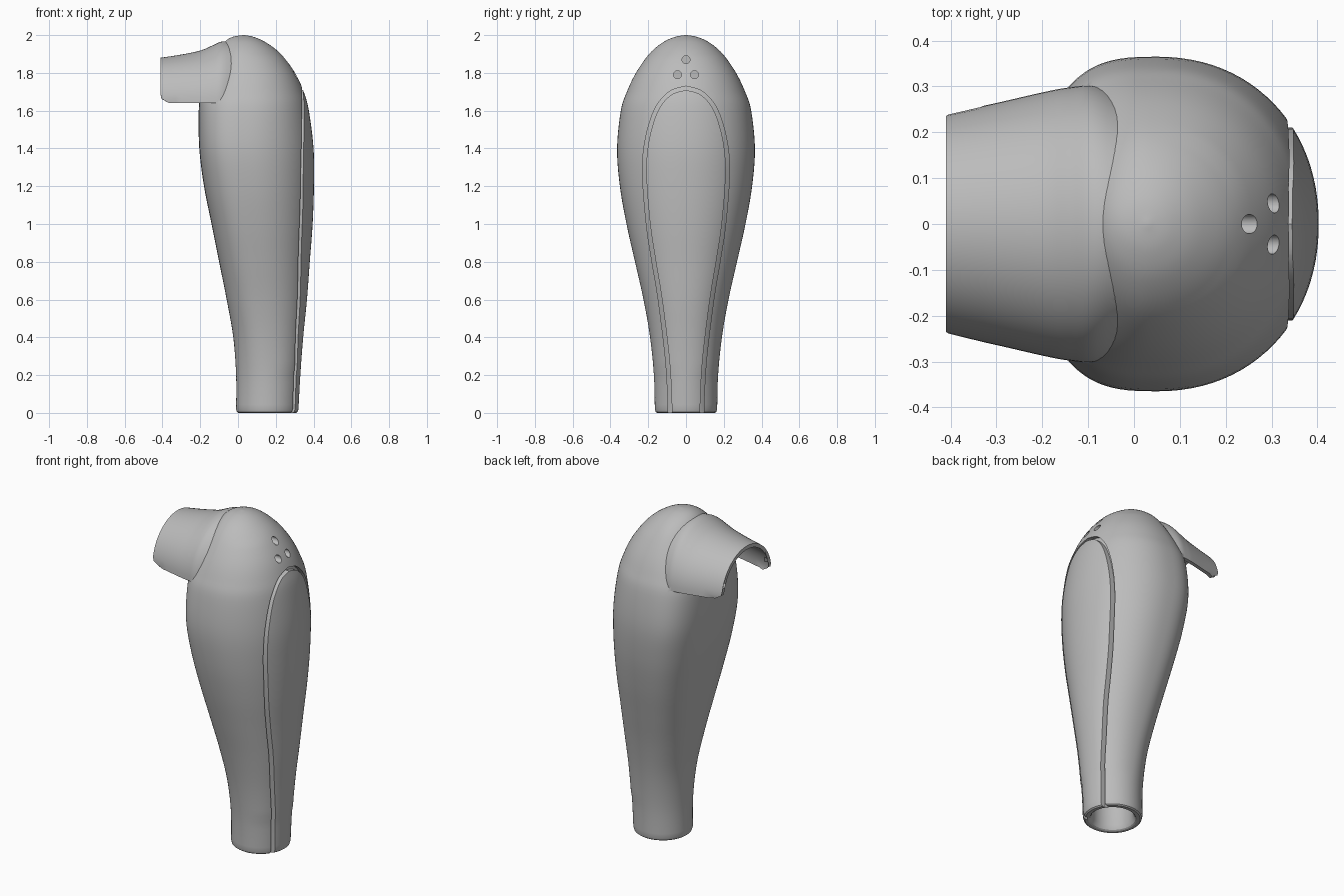
import bpy, bmesh, math

if "Cube" in bpy.data.objects:
    bpy.data.objects.remove(bpy.data.objects["Cube"])

grey = bpy.data.materials.new("satin grey")
grey.use_nodes = True
grey.diffuse_color = (0.5, 0.5, 0.5, 1)
grey.node_tree.nodes["Principled BSDF"].inputs["Base Color"].default_value = (0.5, 0.5, 0.5, 1)


def spline(pts, steps):
    """Smooth curve through tuples of any length."""
    out = []
    for i in range(len(pts) - 1):
        a, b = pts[max(i - 1, 0)], pts[i]
        c, d = pts[i + 1], pts[min(i + 2, len(pts) - 1)]
        for s in range(steps):
            t = s / steps
            out.append(tuple(
                q + t * (r - p) / 2 + t * t * (p - 2.5 * q + 2 * r - u / 2)
                + t ** 3 * (1.5 * (q - r) + (u - p) / 2)
                for p, q, r, u in zip(a, b, c, d)))
    return out + [pts[-1]]


def loft(name, rings):
    """Closed solid through rings of equal point count."""
    bm = bmesh.new()
    rows = [[bm.verts.new(p) for p in ring] for ring in rings]
    n = len(rows[0])
    for a, b in zip(rows, rows[1:]):
        for i in range(n):
            j = (i + 1) % n
            bm.faces.new((a[i], a[j], b[j], b[i]))
    bm.faces.new(rows[0])
    bm.faces.new(rows[-1])
    bmesh.ops.recalc_face_normals(bm, faces=bm.faces)
    me = bpy.data.meshes.new(name)
    bm.to_mesh(me)
    bm.free()
    me.materials.append(grey)
    ob = bpy.data.objects.new(name, me)
    bpy.context.collection.objects.link(ob)
    return ob


def boolean(ob, tool, operation="DIFFERENCE"):
    mod = ob.modifiers.new("cut", "BOOLEAN")
    mod.operation, mod.object, mod.solver = operation, tool, "EXACT"
    bpy.context.view_layer.objects.active = ob
    bpy.ops.object.modifier_apply(modifier=mod.name)
    bpy.data.objects.remove(tool)


# Body stations: height, back x, widest x, front x, half width, back squareness
STATIONS = [
    (0.02, -0.01, 0.155, 0.32, 0.165, 2), (0.2, -0.01, 0.155, 0.33, 0.17, 2),
    (0.4, -0.025, 0.145, 0.345, 0.19, 2.1), (0.6, -0.06, 0.13, 0.365, 0.225, 2.3),
    (0.8, -0.10, 0.11, 0.38, 0.27, 2.5), (1.0, -0.14, 0.09, 0.395, 0.315, 2.7),
    (1.2, -0.18, 0.07, 0.402, 0.35, 2.8), (1.4, -0.205, 0.05, 0.40, 0.365, 2.9),
    (1.6, -0.208, 0.05, 0.375, 0.345, 2.8), (1.7, -0.195, 0.045, 0.348, 0.313, 2.5),
    (1.8, -0.16, 0.04, 0.302, 0.265, 2.2), (1.9, -0.115, 0.03, 0.227, 0.195, 2),
    (1.96, -0.075, 0.03, 0.15, 0.125, 2), (1.99, -0.03, 0.03, 0.085, 0.06, 2),
    (2.0, 0.026, 0.03, 0.034, 0.004, 2)]
SIDES = 96


def section(st, inset=0.0, z=None):
    h, x0, xc, x1, w, n = st
    ring = []
    for i in range(SIDES):
        a = math.tau * i / SIDES
        c, s = math.cos(a), math.sin(a)
        e = 2 / (2.12 if c > 0 and n > 2 else n)
        r = max((x1 - xc if c > 0 else xc - x0) - inset, 0.002)
        ring.append((xc + math.copysign(abs(c) ** e, c) * r,
                     math.copysign(abs(s) ** e, s) * max(w - inset, 0.002),
                     h if z is None else z))
    return ring


# Main body with a rounded foot and a hollow bore
profile = spline(STATIONS, 5)
foot = profile[0]
bore = [section(foot, 0.05, z) for z in (1.2, 0.6, 0.03)]
lip = [section(foot, 0.038, 0.005), section(foot, 0.03, 0), section(foot, 0.012, 0),
       section(foot, 0.004, 0.006)]
body = loft("body", bore + lip + [section(p) for p in profile])

# Teardrop seam cut around the front panel
half = spline([(0.094, -0.06), (0.097, 0.1), (0.11, 0.3), (0.147, 0.6), (0.18, 0.8),
               (0.21, 1.0), (0.23, 1.27), (0.215, 1.45), (0.165, 1.61),
               (0.09, 1.70), (0.0, 1.73)], 6)
outline = half + [(-y, z) for y, z in reversed(half[:-1])]


def teardrop(name, inset, drop, x0, x1):
    pts = []
    for i, (y, z) in enumerate(outline):
        a, b = outline[max(i - 1, 0)], outline[min(i + 1, len(outline) - 1)]
        dy, dz = b[0] - a[0], b[1] - a[1]
        k = inset / math.hypot(dy, dz)
        pts.append((y - dz * k, z + dy * k - (drop if i in (0, len(outline) - 1) else 0)))
    return loft(name, [[(x, y, z) for y, z in pts] for x in (x0, x1)])


groove = teardrop("groove", 0, 0, 0.17, 0.6)
boolean(groove, teardrop("panel_plug", 0.02, 0.05, 0.1, 0.7))
boolean(groove, loft("core", [section(foot, 0.025, -0.2)]
                     + [section(p, 0.025) for p in profile[:-8]]))
boolean(body, groove)

# Three small round vents above the panel
for y, z in ((0, 1.87), (-0.045, 1.79), (0.045, 1.79)):
    circle = [(y + 0.021 * math.cos(k * math.tau / 24), z + 0.021 * math.sin(k * math.tau / 24))
              for k in range(24)]
    boolean(body, loft("vent", [[(x, p, q) for p, q in circle] for x in (0.18, 0.6)]))

# Hooded spout: a tapered half tunnel open below
BASE, WALL, FILLET = 1.64, 0.022, 0.045


def arch(x, w, top, end):
    ring = []
    for off, order in ((0, range(33)), (WALL, range(32, -1, -1))):
        for i in order:
            a = math.pi * i / 32
            z = (top - BASE - off) * math.sin(a)
            gap = max(FILLET - z, 0) if end else 0
            shift = FILLET - math.sqrt(FILLET ** 2 - gap ** 2)
            ring.append((x + shift, (w - off) * math.cos(a), BASE + z))
    return ring


spout_path = spline([(-0.41, 0.24, 1.88), (-0.3, 0.264, 1.897), (-0.2, 0.287, 1.918),
                     (-0.14, 0.298, 1.943), (-0.08, 0.30, 1.967), (0.0, 0.265, 1.96)], 4)
spout = loft("spout", [arch(*p, i == 0) for i, p in enumerate(spout_path) if i not in (1, 2)])
boolean(body, spout, "UNION")

# Smooth shading with crisp seams
bpy.ops.object.select_all(action="DESELECT")
body.select_set(True)
bpy.context.view_layer.objects.active = body
bpy.ops.object.shade_smooth_by_angle(angle=math.radians(32))
